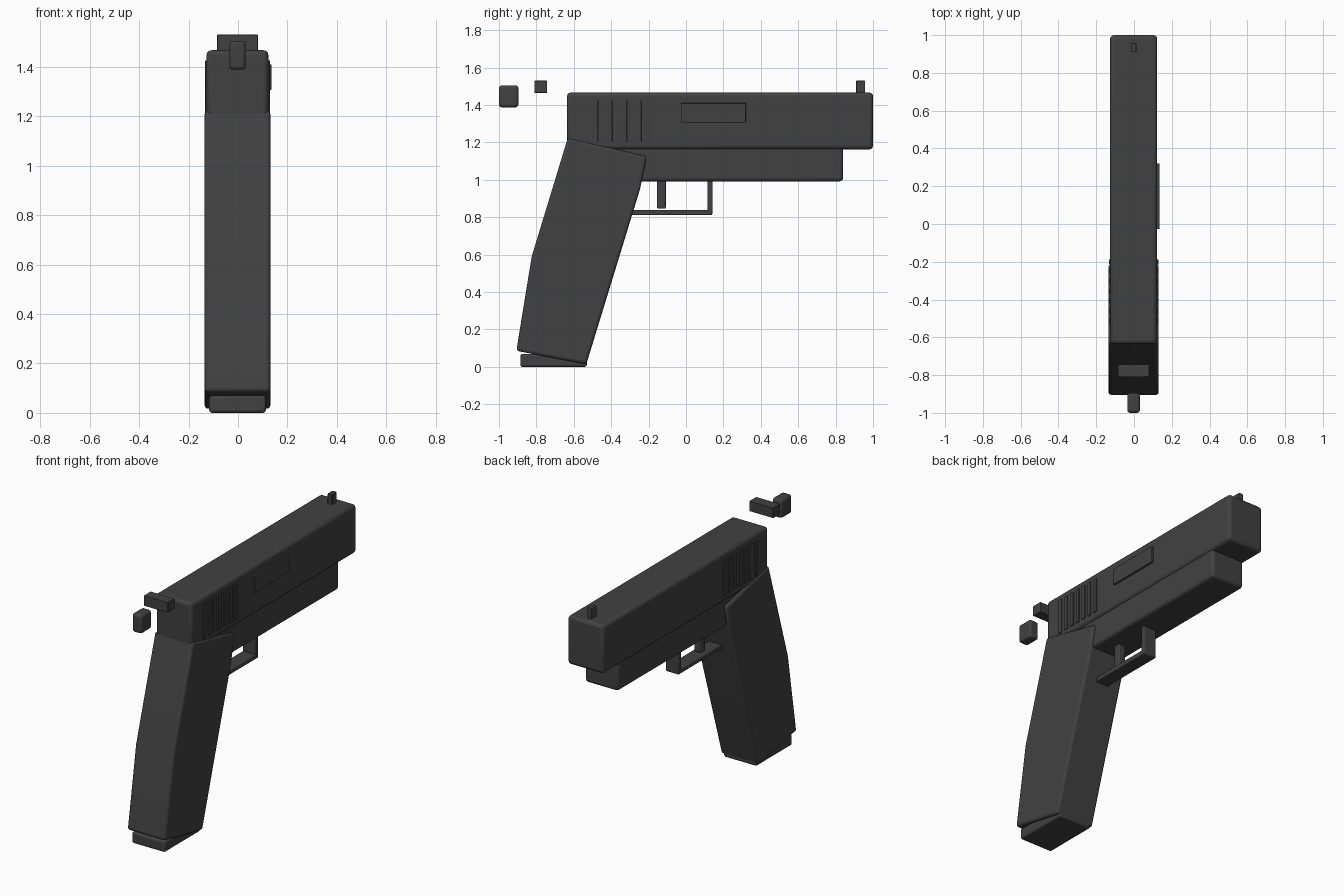
import bpy, bmesh, math

if "Cube" in bpy.data.objects:
    bpy.data.objects.remove(bpy.data.objects["Cube"])

mat = bpy.data.materials.new("dark_grey")
mat.diffuse_color = (0.053, 0.053, 0.053, 1)
mat.use_nodes = True
mat.node_tree.nodes["Principled BSDF"].inputs["Base Color"].default_value = mat.diffuse_color
CX = -0.002  # body centre line


def finish(name, bm, bevel):
    bmesh.ops.recalc_face_normals(bm, faces=bm.faces)
    me = bpy.data.meshes.new(name)
    bm.to_mesh(me)
    bm.free()
    me.materials.append(mat)
    ob = bpy.data.objects.new(name, me)
    bpy.context.collection.objects.link(ob)
    if bevel:
        mod = ob.modifiers.new("bevel", 'BEVEL')
        mod.width, mod.segments = bevel, 3
    bpy.ops.object.select_all(action='DESELECT')
    ob.select_set(True)
    bpy.context.view_layer.objects.active = ob
    bpy.ops.object.shade_smooth_by_angle(angle=math.radians(35))
    return ob


def extrude_profile(name, pts, half, bevel=0.0, cx=CX):
    """Side profile of (y, z) points, extruded across x."""
    bm = bmesh.new()
    face = bm.faces.new([bm.verts.new((cx - half, y, z)) for y, z in pts])
    ext = bmesh.ops.extrude_face_region(bm, geom=[face])
    verts = [g for g in ext["geom"] if isinstance(g, bmesh.types.BMVert)]
    bmesh.ops.translate(bm, verts=verts, vec=(2 * half, 0, 0))
    return finish(name, bm, bevel)


def box(name, y0, y1, z0, z1, half, bevel=0.0, cx=CX):
    return extrude_profile(name, [(y0, z0), (y1, z0), (y1, z1), (y0, z1)], half, bevel, cx)


# slide and frame
box("slide", -0.636, 1.0, 1.163, 1.467, 0.125, 0.02)
box("frame", -0.60, 0.84, 0.992, 1.18, 0.115, 0.018)

# grip with a bent back, and magazine base
extrude_profile("grip", [(-0.632, 1.224), (-0.21, 1.125), (-0.246, 0.95), (-0.533, 0.014),
                         (-0.907, 0.086), (-0.825, 0.59)], 0.133, 0.015)
box("magazine_base", -0.886, -0.53, 0.0, 0.07, 0.115, 0.012)

# trigger and guard
box("trigger", -0.155, -0.108, 0.847, 1.01, 0.023, 0.006)
box("guard_bottom", -0.32, 0.14, 0.812, 0.84, 0.045, 0.005)
box("guard_front", 0.114, 0.142, 0.816, 1.01, 0.045, 0.005)

# sights and rear hammer block
box("front_sight", 0.91, 0.958, 1.45, 1.53, 0.015, 0.003)
box("rear_sight", -0.81, -0.743, 1.465, 1.53, 0.083, 0.003)
box("hammer", -1.0, -0.896, 1.388, 1.505, 0.033, 0.015)

# grip ribs on both sides of the slide
for i in range(7):
    y = -0.524 + i * 0.0517
    for side, s in (("left", -1), ("right", 1)):
        box(f"slide_rib_{side}_{i + 1}", y, y + 0.027, 1.205, 1.425, 0.005, 0.002, CX + s * 0.126)

# ejection port plate, right side only
box("ejection_port", -0.027, 0.32, 1.307, 1.41, 0.007, 0.002, 0.128)
